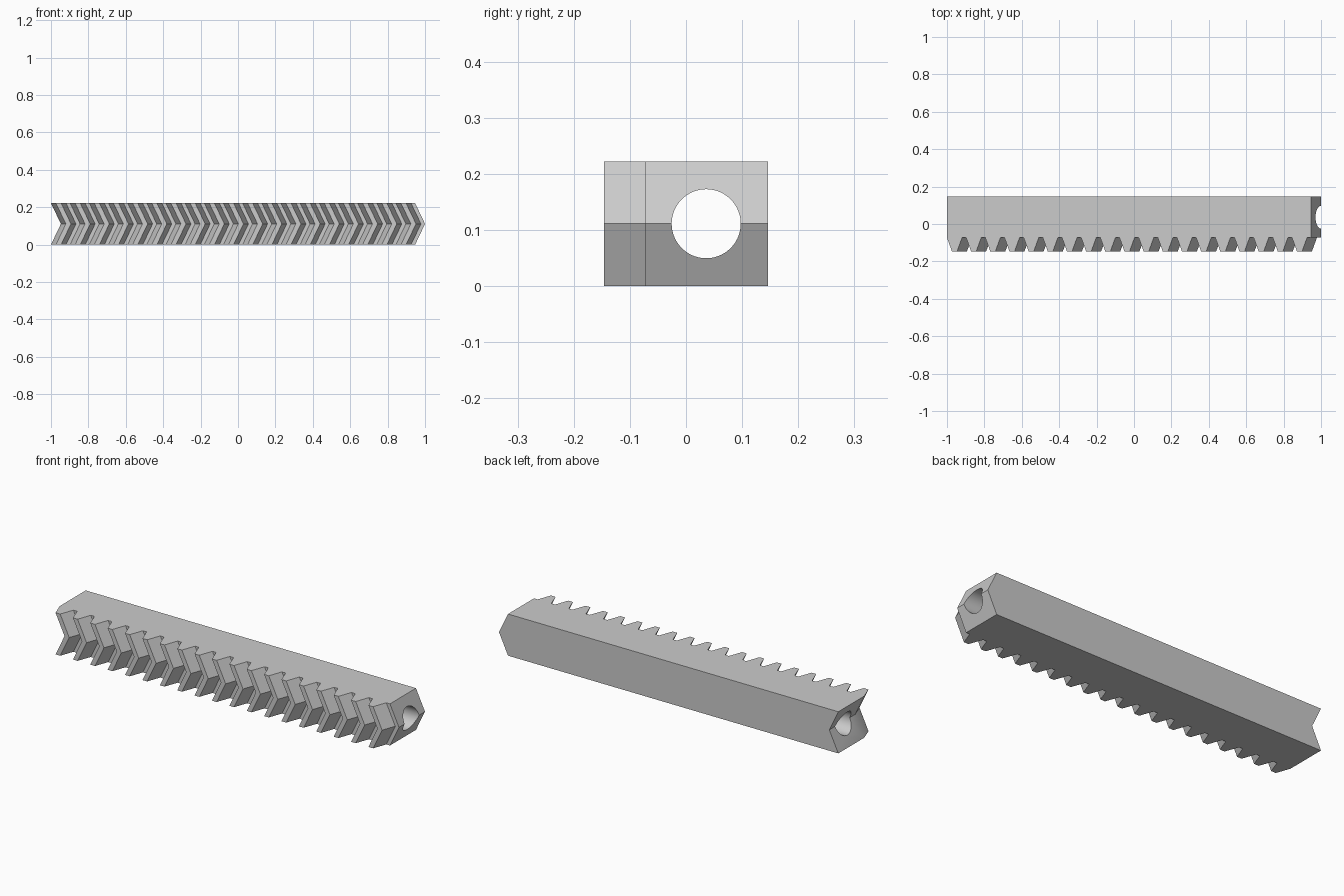
import bpy
import bmesh
import math

cube = bpy.data.objects.get("Cube")
if cube:
    bpy.data.objects.remove(cube, do_unlink=True)

# Rack proportions
TEETH = 19
HEIGHT = 0.222
SHIFT = 0.053                      # chevron offset at mid height
LENGTH = 2 - SHIFT
PITCH = LENGTH / TEETH
MODULE = PITCH / math.pi
BACK, ROOT, TIP = 0.146, -0.073, -0.146
FLANK = (ROOT - TIP) * math.tan(math.radians(20))
TIP_WIDTH = PITCH / 2 - 2 * MODULE * math.tan(math.radians(20))
BORE_Y, BORE_RADIUS = 0.036, 0.0615

steel = bpy.data.materials.new("grey steel")
steel.use_nodes = True
colour = (0.6, 0.6, 0.6, 1)
steel.diffuse_color = colour
steel.node_tree.nodes["Principled BSDF"].inputs["Base Color"].default_value = colour

# Toothed outline seen from above
outline = [(1 - SHIFT, BACK), (-1, BACK)]
for i in range(TEETH):
    x = -1 + i * PITCH
    outline += [(x, ROOT), (x + FLANK, TIP), (x + FLANK + TIP_WIDTH, TIP),
                (x + 2 * FLANK + TIP_WIDTH, ROOT)]
outline.append((1 - SHIFT, ROOT))

# Herringbone body: the outline swept up in a V
bm = bmesh.new()
levels = [(0, 0), (SHIFT, HEIGHT / 2), (0, HEIGHT)]
rings = [[bm.verts.new((x + dx, y, z)) for x, y in outline] for dx, z in levels]
n = len(outline)
for low, high in zip(rings, rings[1:]):
    for i in range(n):
        j = (i + 1) % n
        bm.faces.new((low[i], low[j], high[j], high[i]))
bm.faces.new(rings[0][::-1])
bm.faces.new(rings[-1])
bmesh.ops.recalc_face_normals(bm, faces=bm.faces)
mesh = bpy.data.meshes.new("herringbone_rack")
bm.to_mesh(mesh)
bm.free()
mesh.materials.append(steel)
rack = bpy.data.objects.new("herringbone_rack", mesh)
bpy.context.collection.objects.link(rack)

# Round bore along the whole length
bpy.ops.mesh.primitive_cylinder_add(vertices=96, radius=BORE_RADIUS, depth=2.4,
                                    location=(0, BORE_Y, HEIGHT / 2),
                                    rotation=(0, math.pi / 2, 0))
cutter = bpy.context.object
cutter.name = "bore_cutter"
cutter.data.materials.append(steel)

bore = rack.modifiers.new("bore", 'BOOLEAN')
bore.operation = 'DIFFERENCE'
bore.solver = 'EXACT'
bore.object = cutter
bpy.context.view_layer.objects.active = rack
bpy.ops.object.modifier_apply(modifier=bore.name)
bpy.data.objects.remove(cutter, do_unlink=True)

# Smooth bore, crisp teeth
bpy.ops.object.select_all(action='DESELECT')
rack.select_set(True)
bpy.ops.object.shade_smooth_by_angle(angle=math.radians(20))
